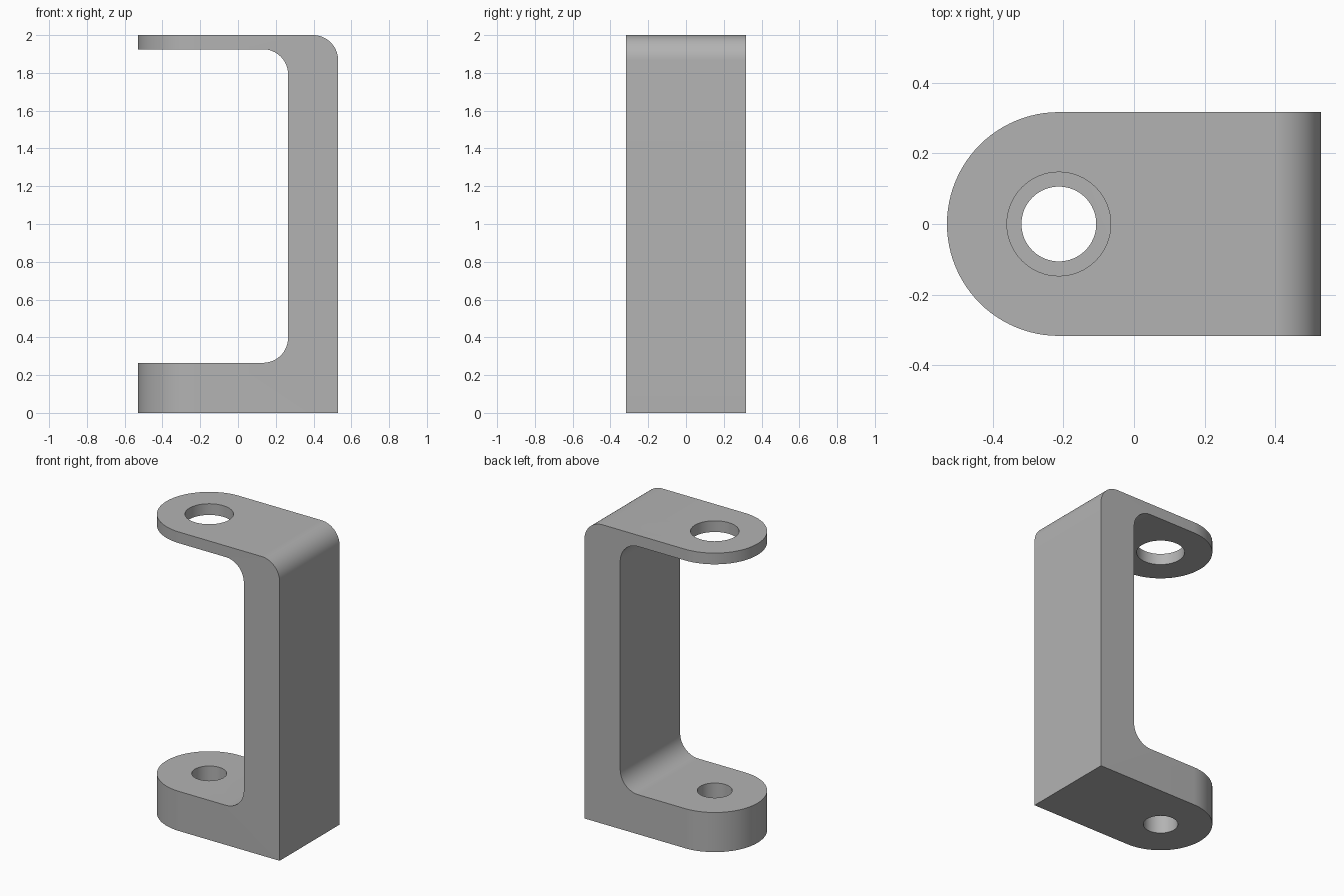
import bpy, bmesh
from math import cos, sin, pi

cube = bpy.data.objects.get("Cube")
if cube:
    bpy.data.objects.remove(cube, do_unlink=True)

HALF_X, HALF_Y, HEIGHT = 0.53, 0.317, 2.0
PIN_X = HALF_Y - HALF_X          # shared axis of the rounded ends and holes
WEB_X = 0.265                    # inner face of the upright
LOW_TOP, HIGH_BOTTOM = 0.265, 1.925
FILLET = 0.133


def arc(cx, cy, r, start, end, steps=16):
    """Points on an arc, angles in units of pi."""
    angles = [pi * (start + (end - start) * i / steps) for i in range(steps + 1)]
    return [(cx + r * cos(a), cy + r * sin(a)) for a in angles]


def prism(name, points, offset):
    """Extrude a closed 3D outline along offset."""
    bm = bmesh.new()
    face = bm.faces.new([bm.verts.new(p) for p in points])
    extruded = bmesh.ops.extrude_face_region(bm, geom=[face])["geom"]
    moved = [g for g in extruded if isinstance(g, bmesh.types.BMVert)]
    bmesh.ops.translate(bm, verts=moved, vec=offset)
    bmesh.ops.recalc_face_normals(bm, faces=bm.faces)
    mesh = bpy.data.meshes.new(name)
    bm.to_mesh(mesh)
    bm.free()
    obj = bpy.data.objects.new(name, mesh)
    bpy.context.collection.objects.link(obj)
    return obj


def cut(target, cutter, operation):
    """Apply a boolean and discard its cutter."""
    bpy.context.view_layer.objects.active = target
    mod = target.modifiers.new(operation, "BOOLEAN")
    mod.operation, mod.solver, mod.object = operation, "EXACT", cutter
    bpy.ops.object.modifier_apply(modifier=mod.name)
    bpy.data.objects.remove(cutter, do_unlink=True)


# C-shaped side profile with filleted corners
left = -HALF_X - 0.1
side = [(left, 0), (HALF_X, 0)]
side += arc(HALF_X - FILLET, HEIGHT - FILLET, FILLET, 0, 0.5)
side += [(left, HEIGHT), (left, HIGH_BOTTOM)]
side += arc(WEB_X - FILLET, HIGH_BOTTOM - FILLET, FILLET, 0.5, 0)
side += arc(WEB_X - FILLET, LOW_TOP + FILLET, FILLET, 0, -0.5)
side += [(left, LOW_TOP)]
bracket = prism("bracket", [(x, -HALF_Y, z) for x, z in side], (0, 2 * HALF_Y, 0))

# Rounded ends of both arms: remove everything outside the half circle
corner = arc(PIN_X, 0, HALF_Y, 0.5, 1.5, 48)
outside = [(PIN_X, HALF_Y + 0.1)] + corner + [(PIN_X, -HALF_Y - 0.1),
          (left - 0.1, -HALF_Y - 0.1), (left - 0.1, HALF_Y + 0.1)]
cut(bracket, prism("end_cutter", [(x, y, -0.1) for x, y in outside],
                   (0, 0, HEIGHT + 0.2)), "DIFFERENCE")

# Pin holes: a wide one through the top arm, a narrow one through the bottom arm
for name, radius, base in (("top_hole", 0.147, 1.0), ("bottom_hole", 0.106, -0.2)):
    circle = arc(PIN_X, 0, radius, 0, 2, 64)[:-1]
    cut(bracket, prism(name, [(x, y, base) for x, y in circle], (0, 0, 1.2)), "DIFFERENCE")

# Plain grey metal
grey = bpy.data.materials.new("grey metal")
grey.use_nodes = True
color = (0.45, 0.45, 0.45, 1)
grey.diffuse_color = color
grey.node_tree.nodes["Principled BSDF"].inputs["Base Color"].default_value = color
bracket.data.materials.clear()
bracket.data.materials.append(grey)

bpy.ops.object.select_all(action="DESELECT")
bracket.select_set(True)
bpy.context.view_layer.objects.active = bracket
bpy.ops.object.shade_smooth_by_angle(angle=pi / 6)
